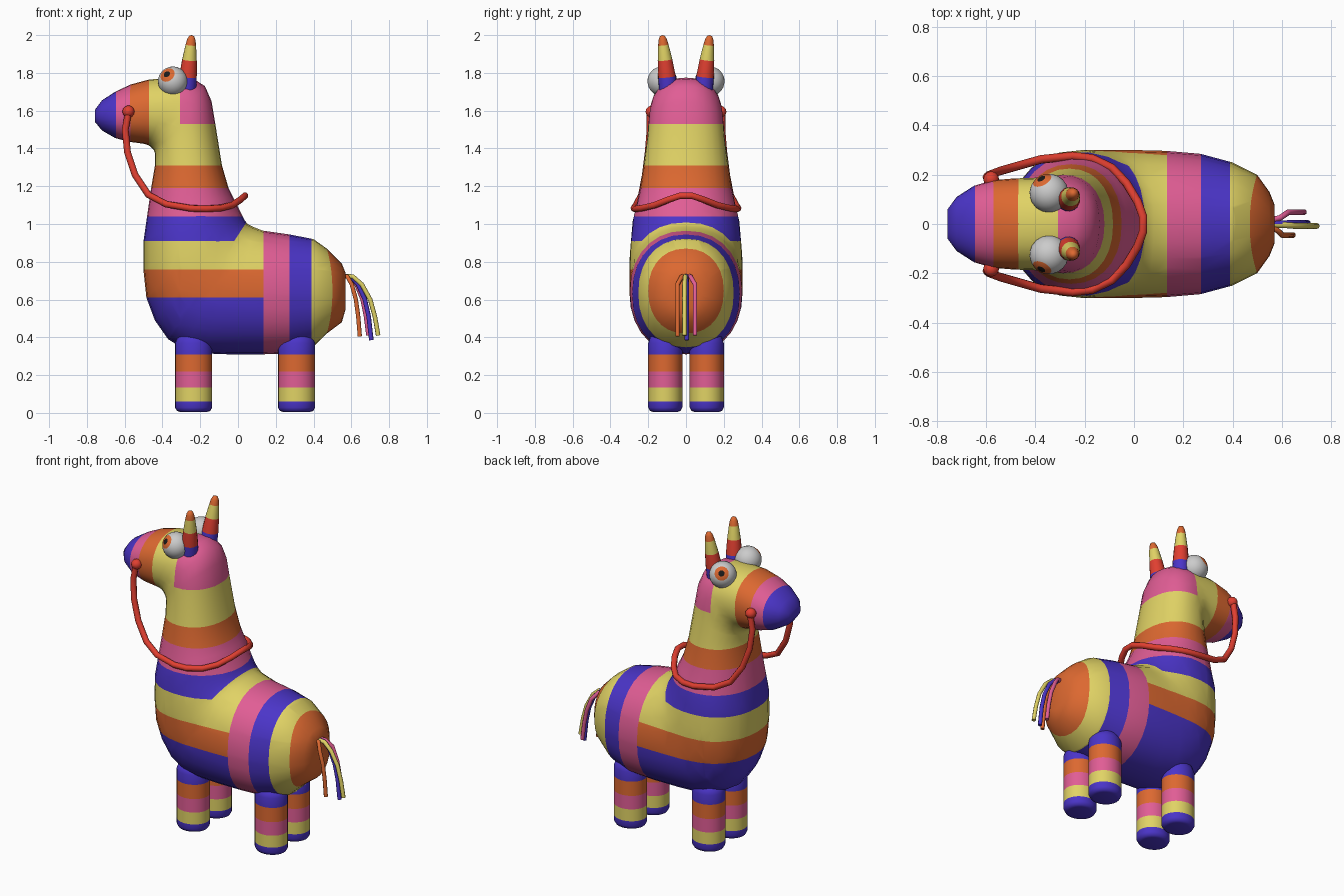
import bpy, bmesh, math
from mathutils import Vector

if "Cube" in bpy.data.objects:
    bpy.data.objects.remove(bpy.data.objects["Cube"])

COL = {"blue": (0.07, 0.035, 0.58), "pink": (0.75, 0.11, 0.30), "orange": (0.72, 0.14, 0.03),
       "yellow": (0.75, 0.65, 0.13), "red": (0.75, 0.05, 0.03), "white": (0.75, 0.75, 0.75),
       "black": (0.01, 0.01, 0.01)}
NAMES = list(COL)
MATS = []
for n in NAMES:
    m = bpy.data.materials.new(n)
    m.diffuse_color = (*COL[n], 1)
    m.use_nodes = True
    m.node_tree.nodes["Principled BSDF"].inputs["Base Color"].default_value = m.diffuse_color
    MATS.append(m)


def finish(name, bm, angle=60):
    bmesh.ops.recalc_face_normals(bm, faces=bm.faces)
    me = bpy.data.meshes.new(name)
    bm.to_mesh(me)
    bm.free()
    for m in MATS:
        me.materials.append(m)
    ob = bpy.data.objects.new(name, me)
    bpy.context.collection.objects.link(ob)
    bpy.ops.object.select_all(action='DESELECT')
    ob.select_set(True)
    bpy.context.view_layer.objects.active = ob
    bpy.ops.object.shade_smooth_by_angle(angle=math.radians(angle))
    return ob


def bridge(bm, rings, colors):
    for i, (a, b) in enumerate(zip(rings, rings[1:])):
        for k in range(len(a)):
            j = (k + 1) % len(a)
            f = bm.faces.new((a[k], a[j], b[j], b[k]))
            f.material_index = NAMES.index(colors[i])
    bm.faces.new(rings[0]).material_index = NAMES.index(colors[0])
    bm.faces.new(rings[-1]).material_index = NAMES.index(colors[-1])


def lathe(name, origin, axis, profile, colors, n=20, sy=1.0):
    """Revolve (radius, height) points around an axis, one colour per segment."""
    q = Vector(axis).to_track_quat('Z', 'Y') if tuple(axis) != (0, 0, 1) else Vector((0, 0, 1)).rotation_difference(Vector((0, 0, 1)))
    bm = bmesh.new()
    rings = []
    for r, h in profile:
        rings.append([bm.verts.new(Vector(origin) + q @ Vector((
            r * math.cos(2 * math.pi * k / n), sy * r * math.sin(2 * math.pi * k / n), h)))
            for k in range(n)])
    bridge(bm, rings, colors)
    return finish(name, bm)


def tube(name, pts, radius, color):
    cu = bpy.data.curves.new(name, 'CURVE')
    cu.dimensions = '3D'
    cu.bevel_depth = radius
    cu.bevel_resolution = 2
    cu.use_fill_caps = True
    sp = cu.splines.new('POLY')
    sp.points.add(len(pts) - 1)
    for p, co in zip(sp.points, pts):
        p.co = (*co, 1)
    sp.use_smooth = True
    cu.materials.append(MATS[NAMES.index(color)])
    ob = bpy.data.objects.new(name, cu)
    bpy.context.collection.objects.link(ob)
    bpy.ops.object.select_all(action='DESELECT')
    ob.select_set(True)
    bpy.context.view_layer.objects.active = ob
    bpy.ops.object.convert(target='MESH')


# body: fanned rings from rump to muzzle (top x, top z, bottom x, bottom z, half width)
RINGS = [
    (.57, .74, .57, .55, .08), (.55, .79, .55, .48, .13), (.49, .87, .49, .42, .20),
    (.40, .92, .40, .35, .25), (.27, .945, .27, .315, .285), (.13, .965, .13, .31, .297),
    (.08, .985, -.05, .31, .30), (.05, 1.00, -.18, .315, .30), (.035, 1.02, -.28, .335, .30),
    (.025, 1.04, -.37, .39, .30), (.015, 1.06, -.44, .49, .30), (.005, 1.08, -.485, .61, .297),
    (-.005, 1.10, -.50, .75, .29), (-.015, 1.12, -.50, .91, .282), (-.03, 1.15, -.48, 1.05, .262),
    (-.05, 1.19, -.46, 1.19, .243), (-.085, 1.31, -.44, 1.31, .225), (-.12, 1.53, -.44, 1.375, .205),
    (-.14, 1.65, -.445, 1.39, .20), (-.175, 1.73, -.455, 1.40, .195), (-.235, 1.768, -.465, 1.41, .19),
    (-.32, 1.775, -.475, 1.418, .188), (-.47, 1.765, -.50, 1.425, .185), (-.57, 1.738, -.575, 1.435, .178),
    (-.65, 1.70, -.65, 1.455, .155), (-.72, 1.655, -.72, 1.495, .11), (-.757, 1.605, -.757, 1.54, .06)]


def body_color(c):
    x, z = c.x, c.z
    if x > .135:
        if x - .035 * (1 - ((z - .645) / .22) ** 2) > .46:
            return "orange"
        return "yellow" if x > .39 else "blue" if x > .272 else "pink"
    if z < .61:
        return "blue"
    if z < .758:
        return "orange"
    if z < .91 or x > -.02 + (z - .91) * .65 and z < 1.04:
        return "yellow"
    for top, name in ((1.04, "blue"), (1.19, "pink"), (1.31, "orange")):
        if z < top:
            return name
    if x > -.47:
        return "pink" if x > -.308 and z > 1.53 else "yellow"
    return "orange" if x > -.57 else "pink" if x > -.645 else "blue"


bm = bmesh.new()
N = 28
rings = []
for i, (tx, tz, bx, bz, w) in enumerate(RINGS):
    top, bot = Vector((tx, 0, tz)), Vector((bx, 0, bz))
    mid, half = (top + bot) / 2, (top - bot) / 2
    ring = []
    for k in range(N):
        a = 2 * math.pi * k / N
        c, s = math.cos(a), math.sin(a)
        e = 2 / 2.2
        p = mid + half * math.copysign(abs(c) ** e, c) + Vector((0, w * math.copysign(abs(s) ** e, s), 0))
        if i == 2:
            p.x += .03 * (1 - c * c) - .02
        ring.append(bm.verts.new(p))
    rings.append(ring)
bridge(bm, rings, ["blue"] * (len(rings) - 1))
# slice along the paper stripe borders
cuts = [((0, 0, z), (0, 0, 1)) for z in (.61, .758, .91, 1.04, 1.19, 1.31, 1.53)]
cuts += [((x, 0, 0), (1, 0, 0)) for x in (-.645, -.57, -.47, -.308, .135, .272, .39)]
cuts += [((-.02, 0, .91), (1, 0, -.65))]
for co, no in cuts:
    bmesh.ops.bisect_plane(bm, geom=bm.verts[:] + bm.edges[:] + bm.faces[:], dist=.002,
                           plane_co=co, plane_no=no)
for f in bm.faces:
    f.material_index = NAMES.index(body_color(f.calc_center_median()))
finish("body", bm, 80)

for side, s in (("left", 1), ("right", -1)):
    # legs
    for part, x in (("front", -.235), ("rear", .31)):
        lathe(f"{part}_leg_{side}", (x, s * .11, 0), (0, 0, 1),
              [(.07, .005), (.088, .01), (.098, .028), (.098, .06), (.098, .135), (.098, .22),
               (.098, .31), (.098, .37), (.085, .405), (.05, .42)],
              ["blue"] * 3 + ["yellow", "pink", "orange"] + ["blue"] * 3, 24, .92)
    # ears
    lathe(f"ear_{side}", (-.272, s * .092, 1.70), (.027, s * .034, .30),
          [(.05, 0), (.047, .08), (.039, .17), (.028, .25), (.022, .28), (.014, .297), (.004, .302)],
          ["blue", "red", "yellow", "orange", "orange", "orange"], 16)
    # eyes
    angles = [2, 13, 31] + list(range(45, 180, 15)) + [178]
    R = .079
    lathe(f"eye_{side}", (-.345, s * .125, 1.755), (-.4, s * .75, .48),
          [(R * math.sin(math.radians(a)), R * math.cos(math.radians(a))) for a in angles],
          ["black", "orange"] + ["white"] * (len(angles) - 3), 24)
    # rein knobs
    lathe(f"rein_knob_{side}", (-.58, s * .182, 1.595), (0, s, 0),
          [(.032 * math.sin(math.radians(a)), .032 * math.cos(math.radians(a)))
           for a in (3, 30, 60, 90, 120, 150, 177)], ["red"] * 6, 14)

# rein: half path mirrored across the body
half = [(-.58, .19, 1.59), (-.597, .19, 1.50), (-.585, .20, 1.38), (-.545, .215, 1.26), (-.475, .235, 1.155),
        (-.38, .262, 1.105), (-.25, .276, 1.083), (-.17, .266, 1.08), (-.09, .228, 1.085),
        (-.03, .165, 1.10), (.015, .09, 1.13), (.037, .03, 1.15)]
tube("rein", half + [(x, -y, z) for x, y, z in reversed(half)], .018, "red")

# tail strands: colour, end x, end y, end z
for color, ex, ey, ez in (("yellow", .742, -.008, .41), ("blue", .706, .004, .385),
                          ("pink", .69, .048, .41), ("orange", .645, -.045, .405)):
    d = ex - .55
    tube(f"tail_strand_{color}",
         [(.55, ey * .3, .725), (.55 + .3 * d, ey * .5, .722), (.55 + .55 * d, ey, .68),
          (.55 + .78 * d, ey, .60), (.55 + .91 * d, ey, .51), (ex, ey, ez)], .012, color)
